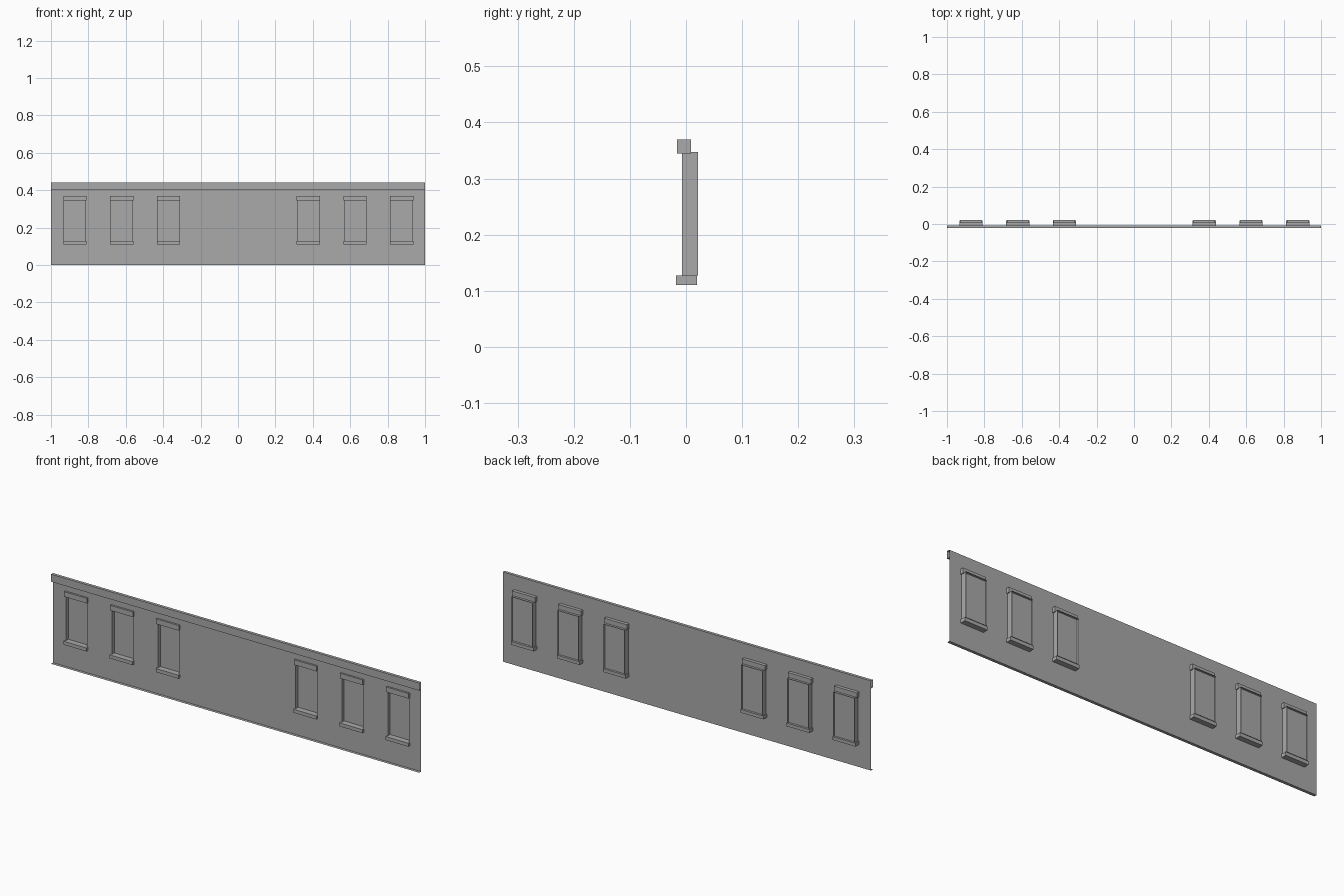
import bpy
import bmesh

if "Cube" in bpy.data.objects:
    bpy.data.objects.remove(bpy.data.objects["Cube"], do_unlink=True)

# Single plain grey
COLOUR = (0.4, 0.4, 0.4, 1)
grey = bpy.data.materials.new("plain_grey")
grey.use_nodes = True
grey.diffuse_color = COLOUR
grey.node_tree.nodes["Principled BSDF"].inputs["Base Color"].default_value = COLOUR

# Main dimensions
WALL_Y, FRONT_Y, BACK_Y, PANE_Y = -0.007, -0.0215, 0.0215, 0.011
HEIGHT, CORNICE_Z = 0.44, 0.403
SILL_Z, HEAD_Z = 0.127, 0.347
HALF_W = 0.0575
CENTRES = [side + step * 0.25 for side in (-0.872, 0.376) for step in range(3)]


def finish(name, bm):
    mesh = bpy.data.meshes.new(name)
    bm.to_mesh(mesh)
    bm.free()
    mesh.materials.append(grey)
    obj = bpy.data.objects.new(name, mesh)
    bpy.context.collection.objects.link(obj)
    return obj


def quad(bm, *points):
    bm.faces.new([bm.verts.new(p) for p in points])


def strip(name, profile):
    """Sweep an open (y, z) profile along the full length."""
    bm = bmesh.new()
    for (y0, z0), (y1, z1) in zip(profile, profile[1:]):
        quad(bm, (-1, y0, z0), (-1, y1, z1), (1, y1, z1), (1, y0, z0))
    bmesh.ops.remove_doubles(bm, verts=bm.verts, dist=1e-5)
    return finish(name, bm)


def block(name, x, half, y0, y1, z0, z1):
    bm = bmesh.new()
    bmesh.ops.create_cube(bm, size=1)
    bmesh.ops.scale(bm, verts=bm.verts, vec=(2 * half, y1 - y0, z1 - z0))
    bmesh.ops.translate(bm, verts=bm.verts, vec=(x, (y0 + y1) / 2, (z0 + z1) / 2))
    return finish(name, bm)


# Thin wall sheet with window openings
bm = bmesh.new()
xs = [-1] + [c + s * HALF_W for c in CENTRES for s in (-1, 1)] + [1]
zs = [0, SILL_Z, HEAD_Z, HEIGHT]
for i, (x0, x1) in enumerate(zip(xs, xs[1:])):
    for j, (z0, z1) in enumerate(zip(zs, zs[1:])):
        if not (i % 2 and j == 1):
            quad(bm, (x0, WALL_Y, z0), (x1, WALL_Y, z0), (x1, WALL_Y, z1), (x0, WALL_Y, z1))
bmesh.ops.remove_doubles(bm, verts=bm.verts, dist=1e-5)
finish("wall", bm)

# Cornice and foot ledge, open at the ends
strip("cornice", [(WALL_Y, CORNICE_Z), (FRONT_Y, CORNICE_Z), (FRONT_Y, HEIGHT), (WALL_Y, HEIGHT)])
strip("foot_ledge", [(FRONT_Y, 0), (WALL_Y, 0)])

# Windows: reveal, pane, lintel and sill
for n, x in enumerate(CENTRES, 1):
    ring = [(x - HALF_W, SILL_Z), (x + HALF_W, SILL_Z), (x + HALF_W, HEAD_Z), (x - HALF_W, HEAD_Z)]
    bm = bmesh.new()
    for (xa, za), (xb, zb) in zip(ring, ring[1:] + ring[:1]):
        quad(bm, (xa, WALL_Y, za), (xa, BACK_Y, za), (xb, BACK_Y, zb), (xb, WALL_Y, zb))
    bmesh.ops.remove_doubles(bm, verts=bm.verts, dist=1e-5)
    finish(f"window_reveal_{n}", bm)

    bm = bmesh.new()
    quad(bm, *[(px, PANE_Y, pz) for px, pz in ring])
    finish(f"window_pane_{n}", bm)

    block(f"lintel_{n}", x, 0.062, -0.016, 0.009, 0.345, 0.37)
    block(f"sill_{n}", x, 0.062, -0.018, 0.0195, 0.11, SILL_Z)
